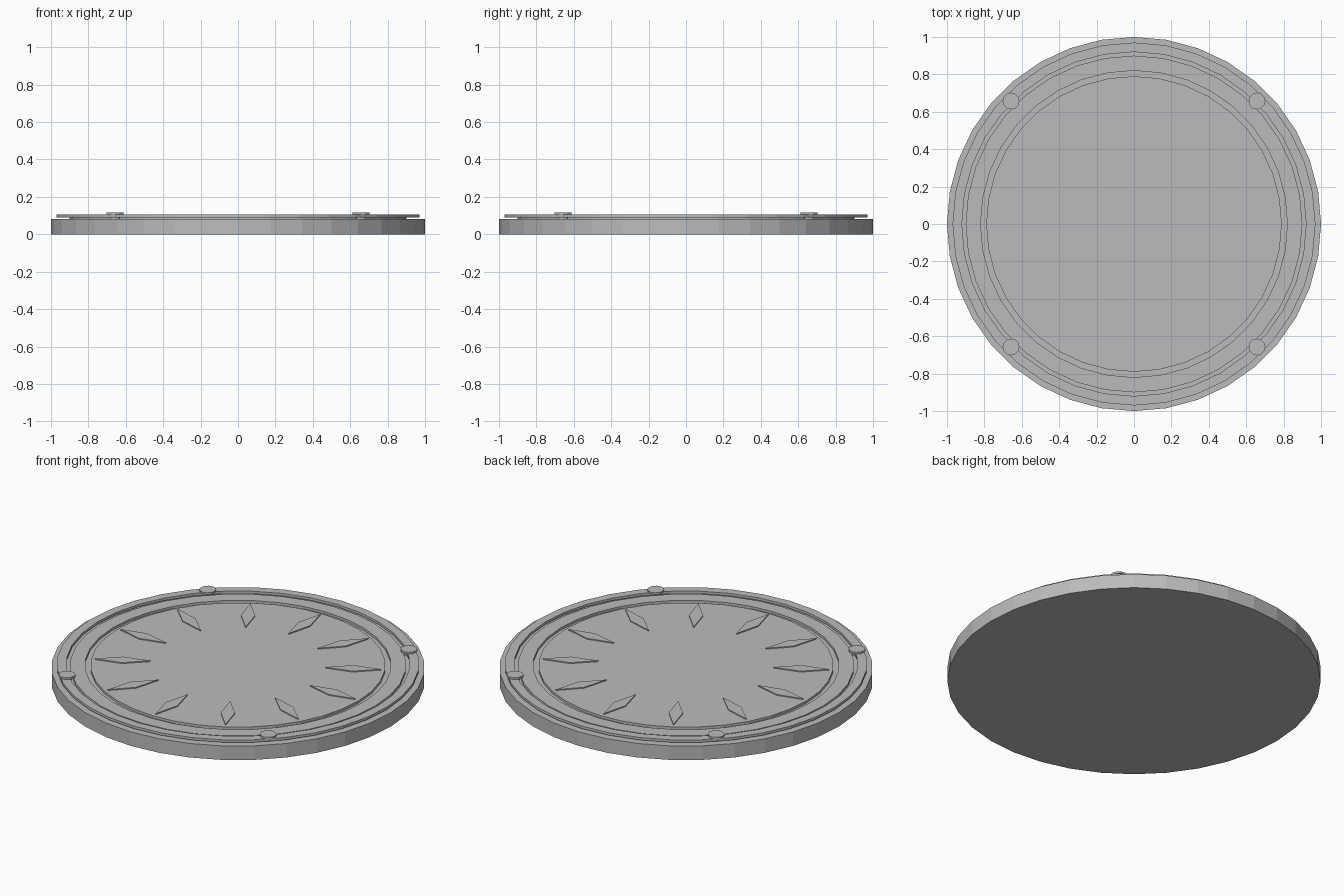
import bpy, bmesh
from math import sin, cos, pi, radians
from mathutils import Matrix

cube = bpy.data.objects.get("Cube")
if cube:
    bpy.data.objects.remove(cube)

SIDES = 36
FLOOR = 0.083      # top of the base plate
DECK = 0.097       # top of the raised band and the inner disc

stone = bpy.data.materials.new("plain_grey")
stone.use_nodes = True
grey = (0.5, 0.5, 0.5, 1)
stone.diffuse_color = grey
stone.node_tree.nodes["Principled BSDF"].inputs["Base Color"].default_value = grey


def finish(bm, name):
    bmesh.ops.recalc_face_normals(bm, faces=bm.faces)
    mesh = bpy.data.meshes.new(name)
    bm.to_mesh(mesh)
    bm.free()
    mesh.materials.append(stone)
    obj = bpy.data.objects.new(name, mesh)
    bpy.context.collection.objects.link(obj)
    return obj


def lathe(name, profile, closed=False, sides=SIDES, centre=(0, 0)):
    """Spin (radius, height) points; open profiles get flat end caps."""
    bm = bmesh.new()
    loops = []
    for r, z in profile:
        loops.append([bm.verts.new((centre[0] + r * cos(2 * pi * i / sides),
                                    centre[1] + r * sin(2 * pi * i / sides), z))
                      for i in range(sides)])
    pairs = list(zip(loops, loops[1:]))
    if closed:
        pairs.append((loops[-1], loops[0]))
    else:
        bm.faces.new(loops[0])
        bm.faces.new(loops[-1])
    for a, b in pairs:
        for i in range(sides):
            j = (i + 1) % sides
            bm.faces.new((a[i], a[j], b[j], b[i]))
    return finish(bm, name)


def ring(name, inner, outer, low, high):
    return lathe(name, [(inner, low), (outer, low), (outer, high), (inner, high)],
                 closed=True)


# Base plate with the raised inner disc and bands, leaving two grooves
lathe("base_plate", [(1, 0), (1, FLOOR)])
lathe("inner_disc", [(0.79, FLOOR), (0.79, DECK)])
ring("middle_band", 0.82, 0.90, FLOOR, DECK)
ring("outer_rail", 0.92, 0.97, 0.090, 0.105)

# Four flat-headed studs on the rail
for k in range(4):
    a = radians(45 + 90 * k)
    lathe("stud_%d" % (k + 1),
          [(0.025, FLOOR), (0.025, 0.106), (0.045, 0.106), (0.045, 0.117)],
          sides=12, centre=(0.93 * cos(a), 0.93 * sin(a)))

# Twelve thin diamonds pointing outwards
for k in range(12):
    bm = bmesh.new()
    outline = [(0.47, 0), (0.62, -0.038), (0.77, 0), (0.62, 0.038)]
    face = bm.faces.new([bm.verts.new((x, y, DECK - 0.002)) for x, y in outline])
    top = bmesh.ops.extrude_face_region(bm, geom=[face])["geom"]
    bmesh.ops.translate(bm, vec=(0, 0, 0.008),
                        verts=[g for g in top if isinstance(g, bmesh.types.BMVert)])
    bm.transform(Matrix.Rotation(radians(30 * k), 4, "Z"))
    finish(bm, "diamond_%d" % (k + 1))
